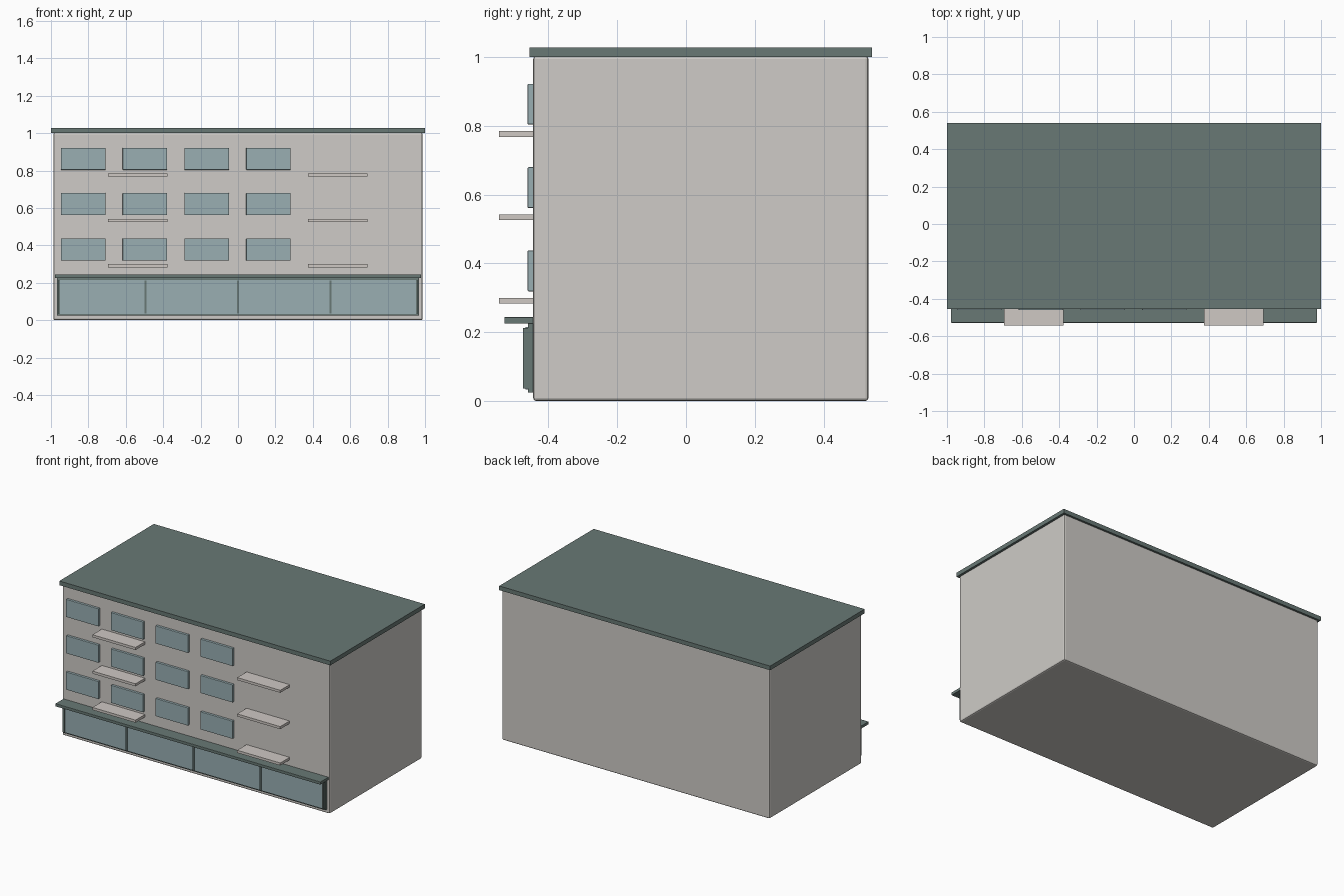
import bpy

if "Cube" in bpy.data.objects:
    bpy.data.objects.remove(bpy.data.objects["Cube"])


def material(name, rgb):
    m = bpy.data.materials.new(name)
    m.diffuse_color = (*rgb, 1.0)
    m.use_nodes = True
    m.node_tree.nodes["Principled BSDF"].inputs["Base Color"].default_value = m.diffuse_color
    return m


WALL = material("warm grey plaster", (0.62, 0.60, 0.57))
SLAB = material("pale balcony stone", (0.62, 0.58, 0.55))
TRIM = material("dark grey green", (0.14, 0.19, 0.178))
GLASS = material("blue grey glass", (0.32, 0.43, 0.45))

FACE = -0.444  # y of the front wall


def box(name, x, y, z, mat, bevel=0.0):
    """Box from (min, max) pairs, with an optional rounded edge."""
    bpy.ops.mesh.primitive_cube_add(size=1)
    ob = bpy.context.object
    ob.name = name
    for v in ob.data.vertices:
        v.co = [a + (b - a) * (c + 0.5) for (a, b), c in zip((x, y, z), v.co)]
    ob.data.materials.append(mat)
    if bevel:
        mod = ob.modifiers.new("rounded edges", "BEVEL")
        mod.width = bevel
        mod.segments = 2
    return ob


# Main block and flat roof
box("building_body", (-0.987, 0.987), (FACE, 0.53), (0.0, 1.003), WALL, 0.009)
box("roof_slab", (-1, 1), (-0.455, 0.541), (1.0, 1.028), TRIM)

# Three upper storeys of windows and balcony slabs
for floor in range(3):
    base = 0.2425 * floor
    for col in range(4):
        cx = -0.828 + 0.3303 * col
        box(f"window_{floor}_{col}", (cx - 0.119, cx + 0.119),
            (-0.46, FACE + 0.005), (0.319 + base, 0.437 + base), GLASS, 0.002)
    for side, cx in (("left", -0.535), ("right", 0.533)):
        box(f"balcony_{side}_{floor}", (cx - 0.159, cx + 0.159),
            (-0.543, FACE + 0.005), (0.283 + base, 0.3 + base), SLAB)

# Shopfront: backing frame, glazing, mullions and canopy
box("shop_frame", (-0.968, 0.968), (-0.459, FACE + 0.005), (0.025, 0.226), TRIM, 0.002)
box("shop_glass", (-0.955, 0.955), (-0.466, -0.455), (0.034, 0.215), GLASS)
for i, cx in enumerate((-0.957, -0.495, 0.0, 0.495, 0.957)):
    box(f"shop_mullion_{i}", (cx - 0.006, cx + 0.006),
        (-0.473, -0.455), (0.036, 0.213), TRIM)
box("shop_canopy", (-0.978, 0.978), (-0.528, FACE + 0.005), (0.225, 0.244), TRIM, 0.002)
